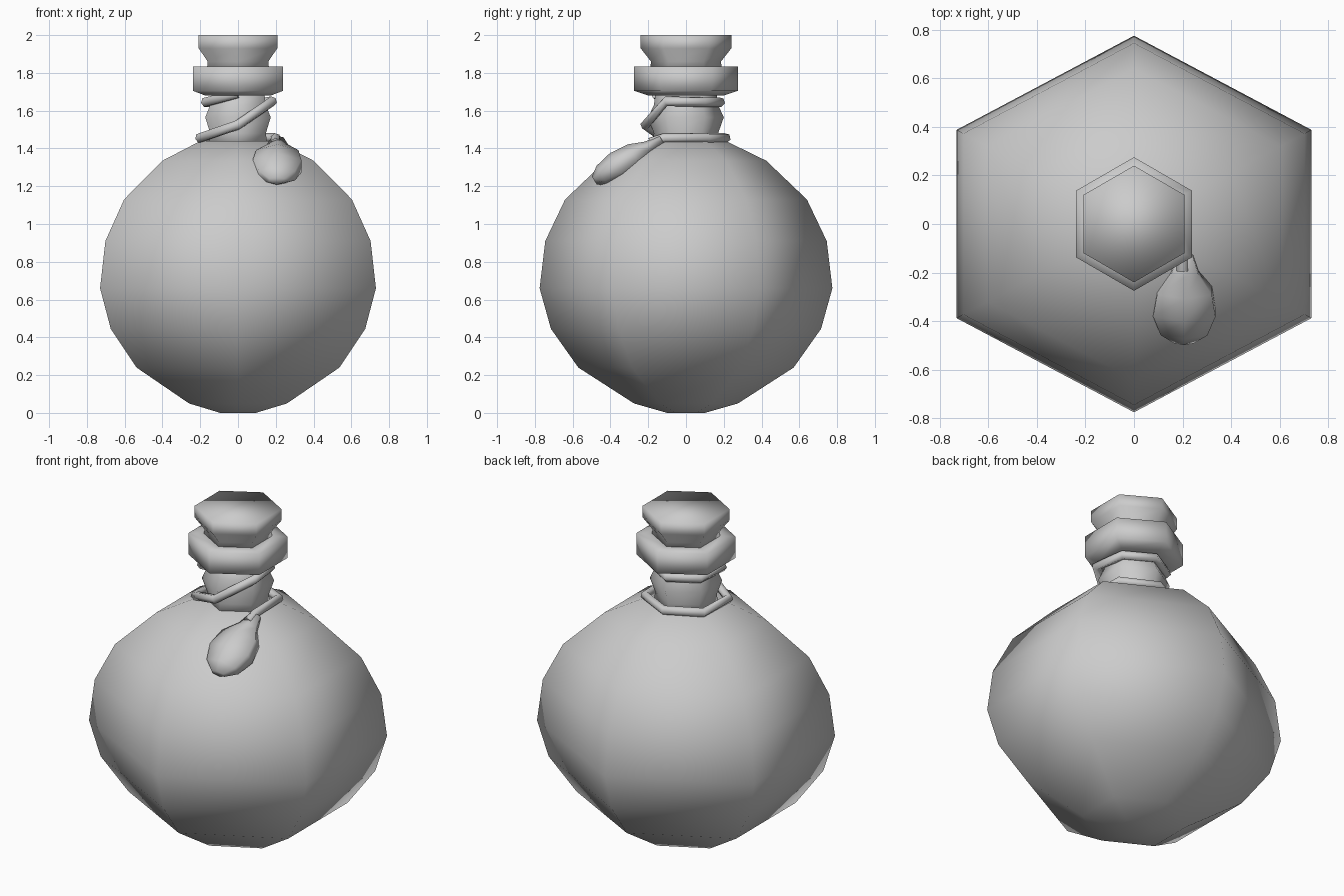
import bpy, bmesh
from math import sin, cos, radians
from mathutils import Vector, Matrix

cube = bpy.data.objects.get("Cube")
if cube:
    bpy.data.objects.remove(cube, do_unlink=True)

grey = bpy.data.materials.new("plain_grey")
grey.use_nodes = True
grey.diffuse_color = (0.6, 0.6, 0.6, 1)
grey.node_tree.nodes["Principled BSDF"].inputs["Base Color"].default_value = (0.6, 0.6, 0.6, 1)


def lathe(name, profile, scale_x=1.0, matrix=Matrix(), sides=6):
    """Closed smooth solid of revolution from (radius, z) pairs."""
    bm = bmesh.new()
    rings = []
    for r, z in profile:
        angles = [radians(90 + 360 * i / sides) for i in range(sides)]
        rings.append([bm.verts.new((scale_x * r * cos(a), r * sin(a), z)) for a in angles])
    for low, high in zip(rings, rings[1:]):
        for i in range(sides):
            j = (i + 1) % sides
            bm.faces.new((low[i], low[j], high[j], high[i]))
    bm.faces.new(rings[0][::-1])
    bm.faces.new(rings[-1])
    bm.transform(matrix)
    bmesh.ops.recalc_face_normals(bm, faces=bm.faces)
    for face in bm.faces:
        face.smooth = True
    mesh = bpy.data.meshes.new(name)
    bm.to_mesh(mesh)
    bm.free()
    mesh.materials.append(grey)
    obj = bpy.data.objects.new(name, mesh)
    bpy.context.collection.objects.link(obj)
    return obj


# Round flask body
lathe("flask_body", [(0.1, 0), (0.275, 0.05), (0.57, 0.24), (0.715, 0.445),
                     (0.775, 0.66), (0.745, 0.91), (0.64, 1.13),
                     (0.425, 1.335), (0.21, 1.44)], scale_x=1.088)

# Neck, collar and stopper
lathe("neck", [(0.18, 1.42), (0.17, 1.48), (0.2, 1.565), (0.17, 1.63), (0.16, 1.70)])
lathe("collar", [(0.2, 1.68), (0.275, 1.705), (0.275, 1.833), (0.19, 1.834)])
lathe("stopper", [(0.19, 1.82), (0.185, 1.86), (0.24, 1.93), (0.24, 2.0)])

# Cord wound around the neck: (angle, radius, height), then down to the charm
wraps = [(-90, 0.16, 1.69), (-150, 0.2, 1.645)]
wraps += [(a, 0.18, 1.645) for a in (150, 90, 30)]
wraps += [(-30, 0.21, 1.65), (-90, 0.215, 1.525), (-150, 0.235, 1.455)]
wraps += [(150, 0.225, 1.455), (90, 0.21, 1.455), (30, 0.225, 1.455), (-30, 0.23, 1.455)]
path = [(r * cos(radians(a)), r * sin(radians(a)), z) for a, r, z in wraps]
path.append((0.2, -0.19, 1.43))
curve = bpy.data.curves.new("cord", "CURVE")
curve.dimensions = "3D"
curve.bevel_depth = 0.027
curve.bevel_resolution = 1
curve.use_fill_caps = True
spline = curve.splines.new("POLY")
spline.points.add(len(path) - 1)
for point, co in zip(spline.points, path):
    point.co = (*co, 1)
spline.use_smooth = True
curve.materials.append(grey)
bpy.context.collection.objects.link(bpy.data.objects.new("cord", curve))

# Flattened drop-shaped charm lying on the shoulder
start, end = Vector((0.21, -0.13, 1.45)), Vector((0.205, -0.485, 1.23))
axis = (end - start).normalized()
side = Vector((1, 0, 0))
side = (side - axis * side.dot(axis)).normalized()
normal = axis.cross(side)
frame = Matrix((side, normal, axis)).transposed().to_4x4()
frame.translation = start
length = (end - start).length
drop = [(0.02, 0), (0.035, 0.2), (0.07, 0.4), (0.08, 0.65), (0.06, 0.88), (0.025, 1)]
lathe("charm", [(r, t * length) for r, t in drop], scale_x=1.85, matrix=frame)
